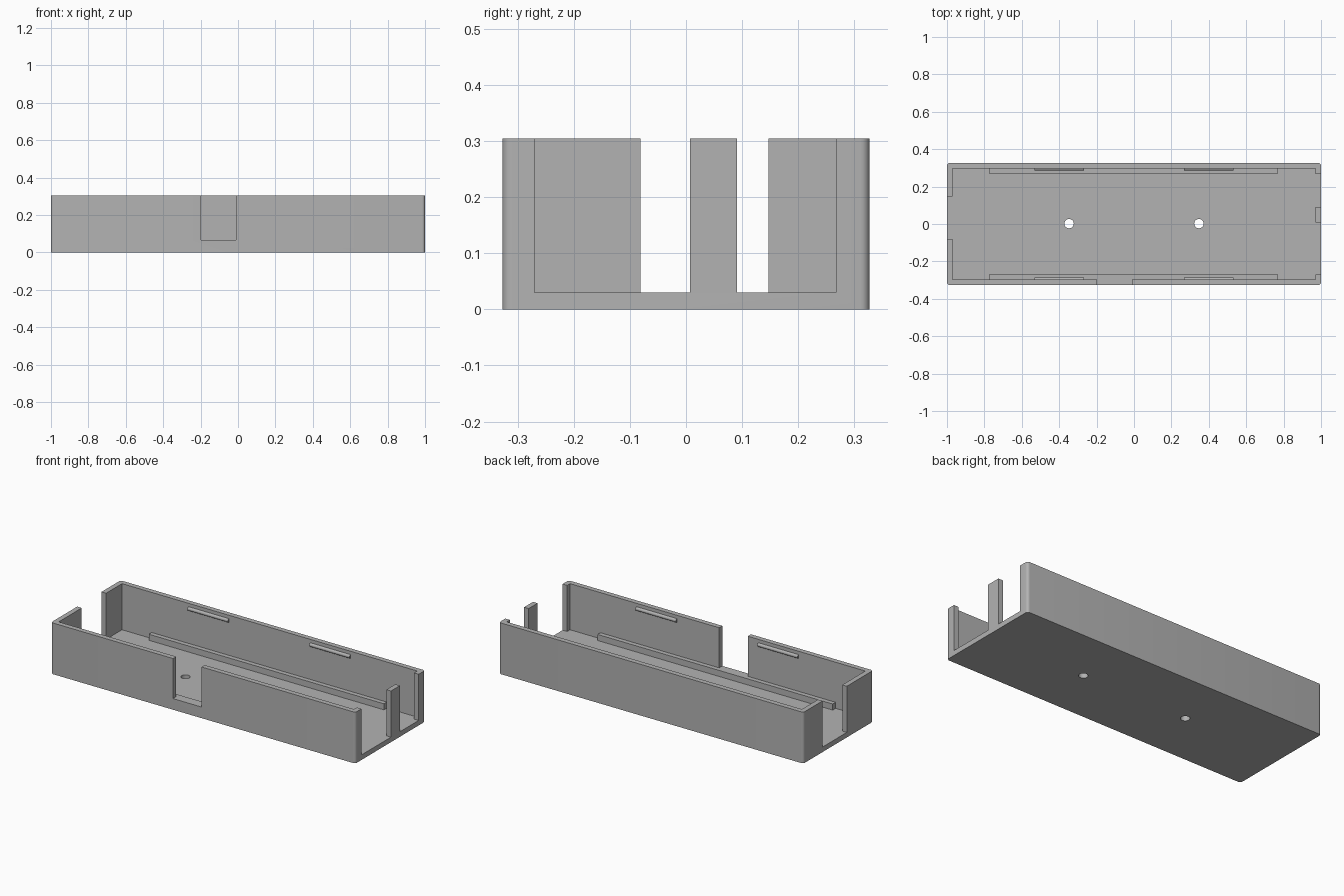
import bpy, bmesh, math
from mathutils import Matrix, Vector

if "Cube" in bpy.data.objects:
    bpy.data.objects.remove(bpy.data.objects["Cube"], do_unlink=True)

# Main sizes
HX, HY, H = 1.0, 0.327, 0.304      # half length, half width, height
WALL, FLOOR, LEDGE = 0.03, 0.03, 0.066
IX, IY = HX - WALL, HY - WALL      # inner half sizes

grey = bpy.data.materials.new("grey plastic")
grey.use_nodes = True
grey.diffuse_color = (0.45, 0.45, 0.45, 1)
grey.node_tree.nodes["Principled BSDF"].inputs["Base Color"].default_value = (0.45, 0.45, 0.45, 1)


def finish(name, bm):
    mesh = bpy.data.meshes.new(name)
    bm.to_mesh(mesh)
    bm.free()
    mesh.materials.append(grey)
    obj = bpy.data.objects.new(name, mesh)
    bpy.context.collection.objects.link(obj)
    return obj


def box(name, x, y, z, corner=0):
    """Box from ranges, with optionally rounded upright edges."""
    bm = bmesh.new()
    bmesh.ops.create_cube(bm, size=1)
    for v in bm.verts:
        v.co = Vector(r[0] if c < 0 else r[1] for c, r in zip(v.co, (x, y, z)))
    if corner:
        upright = [e for e in bm.edges if abs(e.verts[0].co.z - e.verts[1].co.z) > 0.01]
        bmesh.ops.bevel(bm, geom=upright, offset=corner, segments=6, profile=0.5, affect='EDGES')
    return finish(name, bm)


def cylinder(name, radius, length, matrix, sides=24):
    bm = bmesh.new()
    bmesh.ops.create_cone(bm, cap_ends=True, segments=sides, radius1=radius,
                          radius2=radius, depth=length, matrix=matrix)
    return finish(name, bm)


def select_only(obj):
    bpy.ops.object.select_all(action='DESELECT')
    obj.select_set(True)
    bpy.context.view_layer.objects.active = obj


def cut(target, cutter):
    cutter.hide_render = True
    mod = target.modifiers.new("cut", 'BOOLEAN')
    mod.operation, mod.solver, mod.object = 'DIFFERENCE', 'EXACT', cutter
    select_only(target)
    bpy.ops.object.modifier_apply(modifier=mod.name)
    bpy.data.objects.remove(cutter, do_unlink=True)


def smooth(obj):
    select_only(obj)
    bpy.ops.object.shade_smooth_by_angle(angle=math.radians(30))


# Tray body: rounded block, hollowed out
tray = box("tray", (-HX, HX), (-HY, HY), (0, H), corner=0.016)
cut(tray, box("cavity", (-IX, IX), (-IY, IY), (FLOOR, 0.5)))

# Openings in the right end (leaving a post), the left end and the front
cut(tray, box("end_opening", (0.9, 1.1), (-0.27, 0.007), (FLOOR, 0.5)))
cut(tray, box("end_opening", (0.9, 1.1), (0.091, 0.267), (FLOOR, 0.5)))
cut(tray, box("end_opening", (-1.1, -0.9), (-0.081, 0.147), (FLOOR, 0.5)))
cut(tray, box("front_notch", (-0.198, -0.01), (-0.4, -0.28), (LEDGE, 0.5)))

# Screw holes through the floor
for x in (-0.347, 0.347):
    cut(tray, cylinder("screw_hole", 0.025, 0.3, Matrix.Translation((x, 0.002, 0)), 32))
smooth(tray)

# Inner ledges and rounded snap ridges along both long walls
for side, label in ((-1, "front"), (1, "back")):
    box(f"{label}_ledge", (-0.775, 0.77), sorted((side * IY, side * 0.27)), (FLOOR, LEDGE))
    for x, end in ((-0.4, "right"), (0.4, "left")):
        place = Matrix.Translation((x, side * IY, 0.273)) @ Matrix.Rotation(math.pi / 2, 4, 'Y')
        smooth(cylinder(f"{label}_{end}_snap_ridge", 0.011, 0.265, place))
